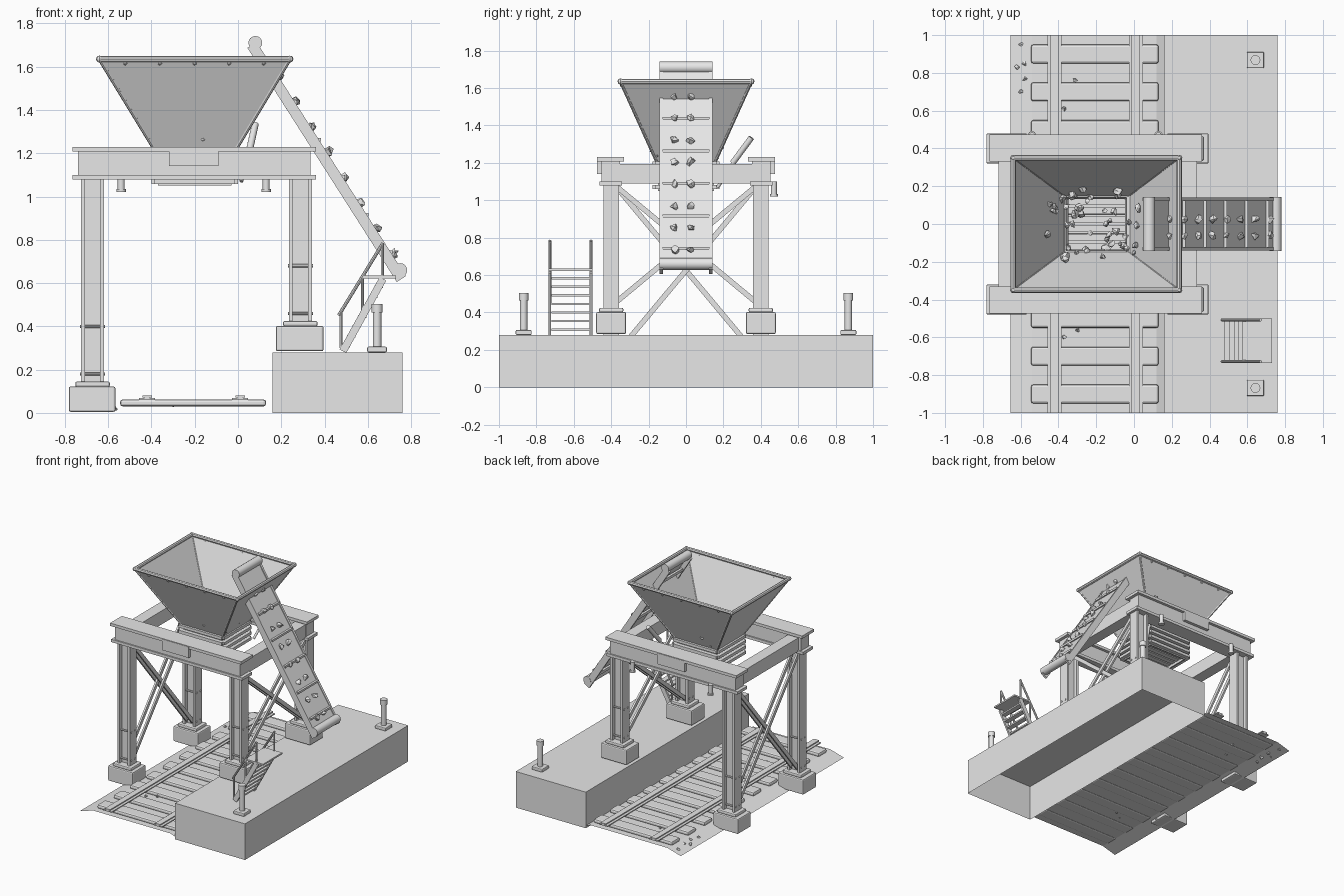
import bpy, bmesh, math, random
from mathutils import Vector, Matrix

random.seed(4)
if "Cube" in bpy.data.objects:
    bpy.data.objects.remove(bpy.data.objects["Cube"])

grey = bpy.data.materials.new("plain grey")
grey.use_nodes = True
grey.diffuse_color = (0.8, 0.8, 0.8, 1)
grey.node_tree.nodes["Principled BSDF"].inputs["Base Color"].default_value = (0.8, 0.8, 0.8, 1)


def finish(name, bm, smooth=False, bevel=0):
    mesh = bpy.data.meshes.new(name)
    bm.to_mesh(mesh)
    bm.free()
    mesh.materials.append(grey)
    ob = bpy.data.objects.new(name, mesh)
    bpy.context.collection.objects.link(ob)
    if bevel:
        mod = ob.modifiers.new("Bevel", "BEVEL")
        mod.width, mod.segments = bevel, 2
    if smooth:
        bpy.ops.object.select_all(action="DESELECT")
        ob.select_set(True)
        bpy.context.view_layer.objects.active = ob
        bpy.ops.object.shade_smooth_by_angle()
    return ob


def add_box(bm, x0, x1, y0, y1, z0, z1):
    m = Matrix.Translation(((x0 + x1) / 2, (y0 + y1) / 2, (z0 + z1) / 2))
    bmesh.ops.create_cube(bm, size=1, matrix=m @ Matrix.Diagonal((x1 - x0, y1 - y0, z1 - z0, 1)))


def boxes(name, *items, bevel=0):
    bm = bmesh.new()
    for item in items:
        add_box(bm, *item)
    return finish(name, bm, bevel=bevel)


def along(a, b):
    """Frame at the midpoint of a-b with local z along it and local y near world y."""
    a, b = Vector(a), Vector(b)
    z = (b - a).normalized()
    ref = Vector((0, 1, 0)) if abs(z.y) < 0.5 else Vector((1, 0, 0))
    x = ref.cross(z).normalized()
    rot = Matrix((x, z.cross(x), z)).transposed().to_4x4()
    return Matrix.Translation((a + b) / 2) @ rot, (b - a).length


def bar(bm, a, b, wide, deep):
    m, length = along(a, b)
    bmesh.ops.create_cube(bm, size=1, matrix=m @ Matrix.Diagonal((wide, deep, length, 1)))


def rod(bm, a, b, r, sides=16):
    m, length = along(a, b)
    bmesh.ops.create_cone(bm, cap_ends=True, segments=sides, radius1=r, radius2=r, depth=length, matrix=m)


def lump(bm, pos, r):
    new = bmesh.ops.create_icosphere(bm, subdivisions=1, radius=r, matrix=Matrix.Translation(pos))
    for v in new["verts"]:
        v.co += Vector([random.uniform(-0.4, 0.4) * r for _ in range(3)])


# Loading platform, open underneath
bm = bmesh.new()
add_box(bm, 0.16, 0.76, -1, 1, 0, 0.28)
bmesh.ops.delete(bm, geom=[f for f in bm.faces if f.normal.z < -0.5], context="FACES_ONLY")
finish("platform", bm)

# Gravel bed sheet
bm = bmesh.new()
profile = [(-0.655, 0.002), (-0.54, 0.035), (0.12, 0.035), (0.16, 0.02)]
rows = [[bm.verts.new((x, y, z)) for x, z in profile] for y in (-1, 1)]
for i in range(3):
    bm.faces.new((rows[0][i], rows[0][i + 1], rows[1][i + 1], rows[1][i]))
finish("gravel_bed", bm)

# Track
boxes("sleepers", *[(-0.545, 0.13, y - 0.05, y + 0.05, 0.03, 0.062)
                    for y in [-0.9 + 0.2 * i for i in range(10)]], bevel=0.012)
for side, x in (("right", -0.42), ("left", 0.01)):
    boxes(side + "_rail", (x - 0.037, x + 0.037, -1, 1, 0.06, 0.068),
          (x - 0.012, x + 0.012, -1, 1, 0.066, 0.074), (x - 0.022, x + 0.022, -1, 1, 0.072, 0.08))
bm = bmesh.new()
for x, y in ((-0.6, 0.95), (-0.58, 0.85), (-0.62, 0.83), (-0.58, 0.77), (-0.6, 0.7),
             (-0.31, 0.76), (-0.37, 0.61), (-0.3, -0.56), (-0.37, -0.6), (-0.57, -0.42)):
    lump(bm, (x, y, 0.04 if x > -0.5 else 0.022), 0.012)
finish("loose_stones", bm)

# Four legs with footings
for side, x, floor, x0, x1 in (("right", -0.672, 0, -0.782, -0.567), ("left", 0.288, 0.28, 0.175, 0.395)):
    for end, y in (("front", -0.4), ("back", 0.4)):
        name = end + "_" + side
        boxes(name + "_footing", (x0, x1, y - 0.08, y + 0.08, floor + 0.005, floor + 0.122),
              (x - 0.08, x + 0.08, y - 0.065, y + 0.065, floor + 0.12, floor + 0.145), bevel=0.008)
        boxes(name + "_leg", (x - 0.053, x - 0.035, y - 0.042, y + 0.042, floor + 0.14, 1.085),
              (x + 0.035, x + 0.053, y - 0.042, y + 0.042, floor + 0.14, 1.085),
              (x - 0.036, x + 0.036, y - 0.012, y + 0.012, floor + 0.14, 1.085))
        bm = bmesh.new()
        for z in (floor + 0.18, floor + 0.4):
            for dy in (-0.022, 0.022):
                rod(bm, (x - 0.058, y + dy, z), (x + 0.058, y + dy, z), 0.007, 8)
        finish(name + "_bolts", bm)
    # Crossed bracing between the legs
    low = floor + 0.17
    bm = bmesh.new()
    for s in (-1, 1):
        for dx in (-0.025, 0.025):
            bar(bm, (x + s * 0.008 + dx, -s * 0.38, low), (x + s * 0.008 + dx, s * 0.38, 1.08), 0.028, 0.014)
    finish(side + "_cross_braces", bm)
    boxes(side + "_cross_beam", (x - 0.045, x + 0.045, -0.36, 0.36, 1.09, 1.195))

# Long beams with flanges and centre plates
for end, s in (("front", -1), ("back", 1)):
    y = s * 0.403
    boxes(end + "_beam", (-0.765, 0.36, y - 0.072, y + 0.072, 1.208, 1.23),
          (-0.765, 0.36, y - 0.06, y + 0.06, 1.078, 1.1),
          (-0.74, 0.335, y - 0.05, y + 0.05, 1.095, 1.21))
    yp = s * 0.463
    boxes(end + "_beam_plate", (-0.32, -0.09, yp - 0.014, yp + 0.014, 1.14, 1.225))
bm = bmesh.new()
for x in (-0.54, 0.13):
    rod(bm, (x, 0.47, 1.03), (x, 0.47, 1.1), 0.016)
    rod(bm, (x, 0.47, 1.02), (x, 0.47, 1.034), 0.022)
finish("hanging_lamps", bm, smooth=True)

# Hopper funnel
cx = -0.2
top = [(-0.64, -0.35), (0.24, -0.35), (0.24, 0.35), (-0.64, 0.35)]
low = [(-0.35, -0.135), (-0.045, -0.135), (-0.045, 0.135), (-0.35, 0.135)]
ZT, ZL = 1.635, 1.16
bm = bmesh.new()
tv = [bm.verts.new((*p, ZT)) for p in top]
lv = [bm.verts.new((*p, ZL)) for p in low]
for i in range(4):
    j = (i + 1) % 4
    bm.faces.new((lv[i], lv[j], tv[j], tv[i]))
solid = finish("hopper", bm).modifiers.new("Solidify", "SOLIDIFY")
solid.thickness, solid.offset = 0.012, 0
bm = bmesh.new()
for i in range(4):
    j = (i + 1) % 4
    rod(bm, (*top[i], ZT), (*top[j], ZT), 0.014, 8)
    rod(bm, (*top[i], ZT), (*low[i], ZL), 0.009, 8)
    bmesh.ops.create_uvsphere(bm, u_segments=8, v_segments=6, radius=0.016,
                              matrix=Matrix.Translation((*top[i], ZT)))
for i in range(5):
    for y in (-0.345, 0.345):
        bmesh.ops.create_icosphere(bm, subdivisions=1, radius=0.01,
                                   matrix=Matrix.Translation((cx + (i - 2) * 0.16, y, 1.615)))
finish("hopper_rim", bm, smooth=True)

# Ribbed discharge chute and grate
rings = []
for i in range(4):
    z, w, d = 1.07 + 0.042 * i, 0.185, 0.165
    rings += [(cx - w, cx + w, s * d - 0.015, s * d + 0.015, z - 0.011, z + 0.011) for s in (-1, 1)]
    rings += [(cx + s * w - 0.015, cx + s * w + 0.015, -d, d, z - 0.011, z + 0.011) for s in (-1, 1)]
boxes("chute_ribs", *rings)
boxes("chute_walls", *[(cx - 0.165, cx + 0.165, s * 0.145 - 0.005, s * 0.145 + 0.005, 1.05, 1.2) for s in (-1, 1)],
      *[(cx + s * 0.165 - 0.005, cx + s * 0.165 + 0.005, -0.145, 0.145, 1.05, 1.2) for s in (-1, 1)])
boxes("chute_grate", *[(cx - 0.16, cx + 0.16, y - 0.019, y + 0.019, 1.07, 1.085)
                       for y in [-0.12 + 0.048 * i for i in range(6)]])
bm = bmesh.new()
rod(bm, (0.015, 0.17, 1.07), (0.06, 0.27, 1.23), 0.009)
rod(bm, (0.05, 0.25, 1.2), (0.08, 0.35, 1.335), 0.016)
finish("gate_lever", bm, smooth=True)

# Ore resting on the funnel walls
bm = bmesh.new()
for _ in range(50):
    x, y = cx - 0.02 + random.uniform(-0.24, 0.24), random.uniform(-0.2, 0.2)
    t = max((abs(y) - 0.135) / 0.215, (x + 0.045) / 0.285, (-0.35 - x) / 0.29, 0)
    lump(bm, (x, y, ZL + (ZT - ZL) * t + random.uniform(0.01, 0.04)), random.uniform(0.013, 0.023))
finish("hopper_ore", bm)

# Inclined conveyor
head, tail = Vector((0.08, 0, 1.71)), Vector((0.75, 0, 0.66))
run = tail - head
out = Vector((-run.z, 0, run.x)).normalized()
across = Vector((0, 1, 0))
bm = bmesh.new()
for s in (-1, 1):
    side = across * 0.132 * s - out * 0.018
    bar(bm, head + side, tail + side + run * 0.03, 0.05, 0.018)
for i in range(6):
    p = head + run * (0.1 + 0.165 * i) - out * 0.03
    bar(bm, p - across * 0.13, p + across * 0.13, 0.02, 0.02)
finish("conveyor_frame", bm)
bm = bmesh.new()
bar(bm, head - out * 0.004, tail - out * 0.004, 0.012, 0.25)
finish("conveyor_belt", bm)
bm = bmesh.new()
for p in (head, tail):
    rod(bm, p - across * 0.143, p + across * 0.143, 0.032)
finish("conveyor_pulleys", bm, smooth=True)
bm = bmesh.new()
ore = bmesh.new()
for i in range(5):
    p = head + run * (0.265 + 0.165 * i) + out * 0.008
    bar(bm, p - across * 0.125, p + across * 0.125, 0.016, 0.016)
for i in range(8):
    for y in (-0.06, 0.025):
        p = head + run * (0.15 + 0.112 * i) + out * 0.012
        lump(ore, (p.x, y, p.z), 0.021)
finish("conveyor_cleats", bm)
finish("conveyor_ore", ore)

# Access stairs with landing and handrails
bm = bmesh.new()
foot, peak = Vector((0.485, 0, 0.285)), Vector((0.67, 0, 0.62))
for y in (-0.728, -0.508):
    o = Vector((0, y, 0))
    bar(bm, foot + o, peak + o, 0.035, 0.014)
    rod(bm, (0.465, y, 0.45), (0.67, y, 0.785), 0.008, 8)
    for x, z0, z1 in ((0.475, 0.3, 0.465), (0.575, 0.44, 0.63), (0.667, 0.62, 0.785)):
        rod(bm, (x, y, z0), (x, y, z1), 0.007, 8)
for i in range(7):
    p = foot.lerp(peak, (i + 0.5) / 7.3)
    add_box(bm, p.x - 0.02, p.x + 0.02, -0.72, -0.515, p.z - 0.006, p.z + 0.006)
add_box(bm, 0.575, 0.73, -0.735, -0.5, 0.622, 0.634)
finish("access_stairs", bm)

# Bollards
for end, y in (("front", -0.868), ("back", 0.868)):
    boxes(end + "_bollard_base", (0.597, 0.688, y - 0.043, y + 0.043, 0.28, 0.306), bevel=0.006)
    bm = bmesh.new()
    rod(bm, (0.643, y, 0.3), (0.643, y, 0.49), 0.02)
    rod(bm, (0.643, y, 0.465), (0.643, y, 0.503), 0.026)
    finish(end + "_bollard", bm, smooth=True)
